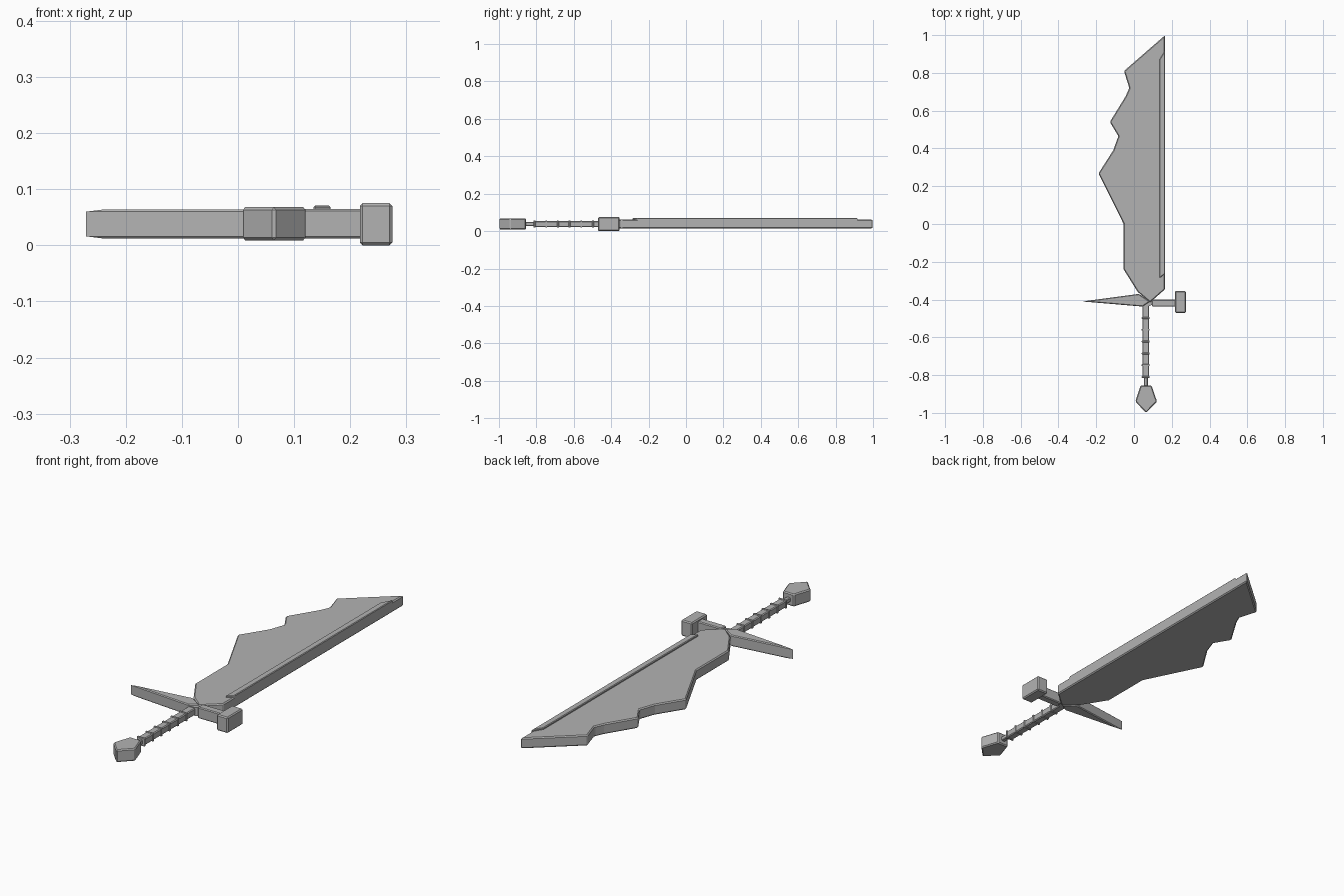
import bpy
import bmesh

if "Cube" in bpy.data.objects:
    bpy.data.objects.remove(bpy.data.objects["Cube"], do_unlink=True)

STEEL = (0.45, 0.45, 0.45, 1)
steel = bpy.data.materials.new("grey_steel")
steel.use_nodes = True
steel.diffuse_color = STEEL
steel.node_tree.nodes["Principled BSDF"].inputs["Base Color"].default_value = STEEL


def slab(name, outline, low, high, bevel=0.005):
    """Extrude a flat outline from low to high and chamfer its edges."""
    bm = bmesh.new()
    base = bm.faces.new([bm.verts.new((x, y, low)) for x, y in outline])
    top = bmesh.ops.extrude_face_region(bm, geom=[base])["geom"]
    verts = [v for v in top if isinstance(v, bmesh.types.BMVert)]
    bmesh.ops.translate(bm, vec=(0, 0, high - low), verts=verts)
    bmesh.ops.recalc_face_normals(bm, faces=bm.faces)
    mesh = bpy.data.meshes.new(name)
    bm.to_mesh(mesh)
    bm.free()
    mesh.materials.append(steel)
    obj = bpy.data.objects.new(name, mesh)
    bpy.context.collection.objects.link(obj)
    if bevel:
        mod = obj.modifiers.new("chamfer", "BEVEL")
        mod.width = bevel
        mod.segments = 1
        mod.limit_method = "ANGLE"
        mod.angle_limit = 0.6
    return obj


def box(name, x0, x1, y0, y1, low, high, bevel=0.005):
    return slab(name, [(x0, y0), (x1, y0), (x1, y1), (x0, y1)], low, high, bevel)


# Blade with a notched cutting edge and a straight spine
slab("blade", [
    (0.165, 1.0), (-0.053, 0.81), (-0.025, 0.72), (-0.045, 0.675),
    (-0.128, 0.54), (-0.083, 0.465), (-0.11, 0.39), (-0.188, 0.268),
    (-0.055, 0), (-0.055, -0.24), (0.02, -0.36), (0.085, -0.415),
    (0.165, -0.345)], 0.013, 0.063)

# Raised strip along the spine
slab("spine_strip", [(0.165, 0.92), (0.135, 0.87), (0.135, -0.287),
                     (0.165, -0.262)], 0.055, 0.071, 0.003)

# Crossguard: long spike on one side, hammer-like block on the other
slab("guard_spike", [(-0.275, -0.41), (0.025, -0.37), (0.085, -0.41),
                     (0.045, -0.437)], 0.012, 0.064, 0.004)
box("guard_arm", 0.095, 0.222, -0.437, -0.4, 0.012, 0.065, 0.004)
slab("guard_joint", [(0.045, -0.435), (0.085, -0.41), (0.1, -0.405),
                     (0.1, -0.425), (0.08, -0.435)], 0.018, 0.058, 0)
box("guard_block", 0.217, 0.275, -0.47, -0.355, 0.0, 0.075)

# Grip with evenly spaced wrapping bands
box("grip", 0.044, 0.08, -0.815, -0.42, 0.021, 0.054, 0.004)
for i in range(6):
    y = -0.81 + i * 0.0625
    box(f"grip_band_{i + 1}", 0.041, 0.083, y - 0.005, y + 0.005, 0.018, 0.057, 0.002)

# Neck and faceted pommel
box("pommel_neck", 0.053, 0.073, -0.865, -0.81, 0.028, 0.048, 0.003)
slab("pommel", [(0.035, -0.855), (0.093, -0.855), (0.122, -0.94),
                (0.064, -1.0), (0.007, -0.94)], 0.009, 0.068)
